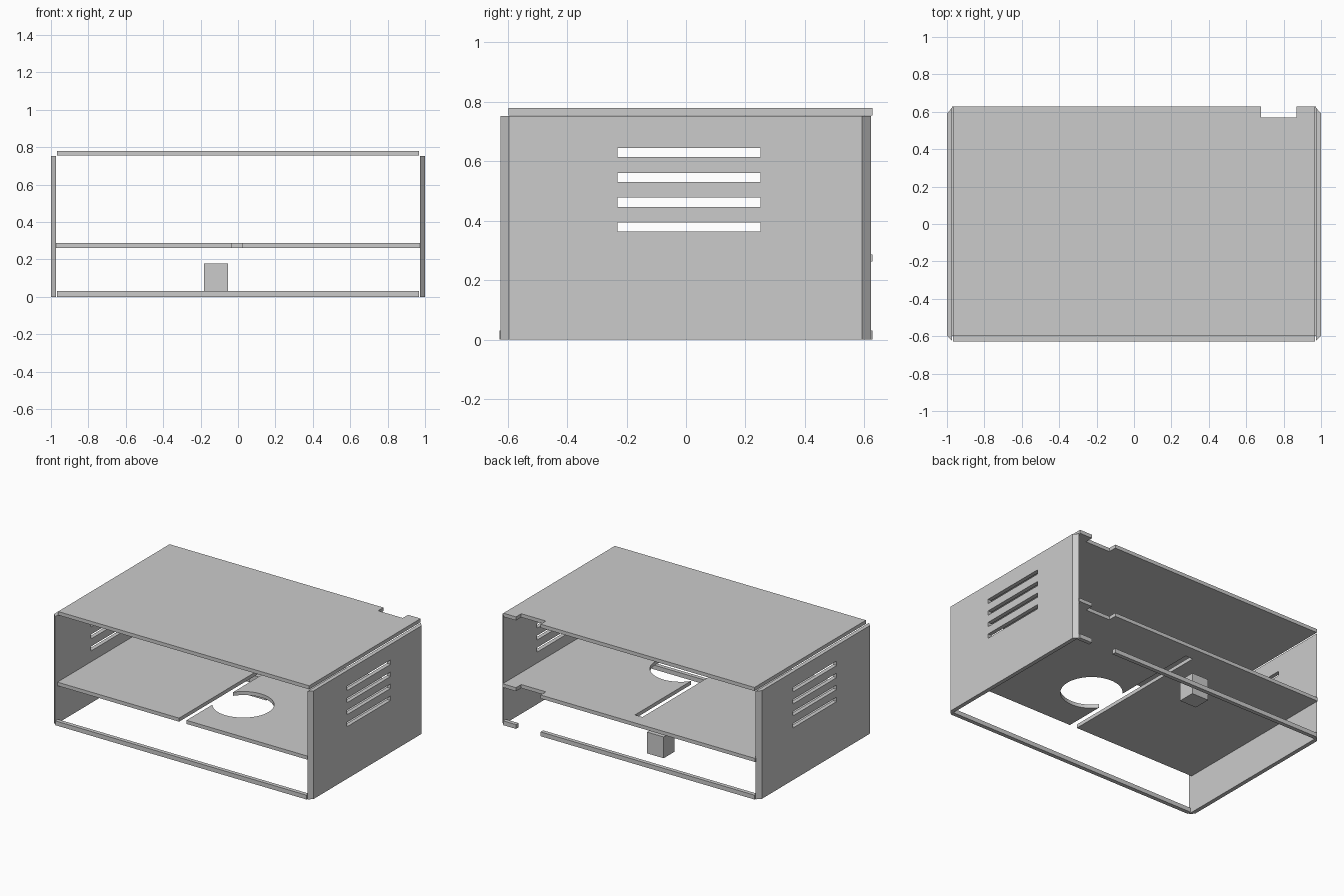
import bpy, bmesh, math

if "Cube" in bpy.data.objects:
    bpy.data.objects.remove(bpy.data.objects["Cube"])

grey = bpy.data.materials.new("light_grey")
grey.diffuse_color = (0.6, 0.6, 0.6, 1)
grey.use_nodes = True
grey.node_tree.nodes["Principled BSDF"].inputs["Base Color"].default_value = grey.diffuse_color


def prisms(name, outlines, lo, hi, place=lambda u, v, w: (u, v, w)):
    """Extrude flat outlines (u, v) from w=lo to w=hi into one object."""
    bm = bmesh.new()
    for pts in outlines:
        a = [bm.verts.new(place(u, v, lo)) for u, v in pts]
        b = [bm.verts.new(place(u, v, hi)) for u, v in pts]
        n = len(pts)
        bm.faces.new(a[::-1])
        bm.faces.new(b)
        for i in range(n):
            j = (i + 1) % n
            bm.faces.new((a[i], a[j], b[j], b[i]))
    bmesh.ops.recalc_face_normals(bm, faces=bm.faces[:])
    me = bpy.data.meshes.new(name)
    bm.to_mesh(me)
    bm.free()
    me.materials.append(grey)
    ob = bpy.data.objects.new(name, me)
    bpy.context.collection.objects.link(ob)
    return ob


def rect(u0, u1, v0, v1):
    return [(u0, v0), (u1, v0), (u1, v1), (u0, v1)]


W, FRONT, BACK = 0.967, -0.598, 0.628
NL, NR, ND = 0.68, 0.87, 0.57          # cable notch at the back
back_edge = [(W, BACK), (NR, BACK), (NR, ND), (NL, ND), (NL, BACK), (-W, BACK)]

# Top plate with cable notch
prisms("top_plate", [[(-W, FRONT), (W, FRONT)] + back_edge], 0.755, 0.78)

# Shelf: cable notch, long slot open at the front, round hole breaking into the slot
SL, SR, SEND = -0.035, 0.022, 0.53
cx, cy, r = 0.18, -0.2, 0.195
a0 = math.acos((SR - cx) / r)
arc = [(cx + r * math.cos(a0 - 2 * a0 * i / 40), cy + r * math.sin(a0 - 2 * a0 * i / 40))
       for i in range(41)]
SW = 0.973
shelf = [(-SW, FRONT), (SL, FRONT), (SL, SEND), (SR, SEND)] + arc + [(SR, FRONT), (SW, FRONT)]
shelf += [(math.copysign(SW, x) if abs(x) == W else x, y) for x, y in back_edge]
prisms("shelf", [shelf], 0.262, 0.287)

# Bottom rails, the back one interrupted at the cable notch
prisms("front_rail", [rect(-W, W, -0.628, -0.6)], 0, 0.03)
prisms("back_rail", [rect(-W, NL, 0.6, BACK), rect(NR, W, 0.6, BACK)], 0, 0.03)

# Side panels with chamfered vertical edges and four vents
for side, s in (("right", 1), ("left", -1)):
    profile = [(s * 0.972, -0.625), (s, -0.596), (s, 0.592), (s * 0.972, 0.622)]
    panel = prisms(side + "_panel", [profile], 0, 0.753)
    vents = [rect(-0.23, 0.25, z, z + 0.031) for z in (0.363, 0.447, 0.53, 0.614)]
    cutter = prisms("vent_cutter", vents, s * 0.9, s * 1.1, lambda u, v, w: (w, u, v))
    cutter.hide_render = True
    mod = panel.modifiers.new("vents", 'BOOLEAN')
    mod.operation, mod.solver, mod.object = 'DIFFERENCE', 'EXACT', cutter
    bpy.context.view_layer.objects.active = panel
    bpy.ops.object.modifier_apply(modifier=mod.name)
    bpy.data.objects.remove(cutter)

# Small block under the shelf
prisms("block", [rect(-0.182, -0.053, 0.385, 0.505)], 0.03, 0.178)
